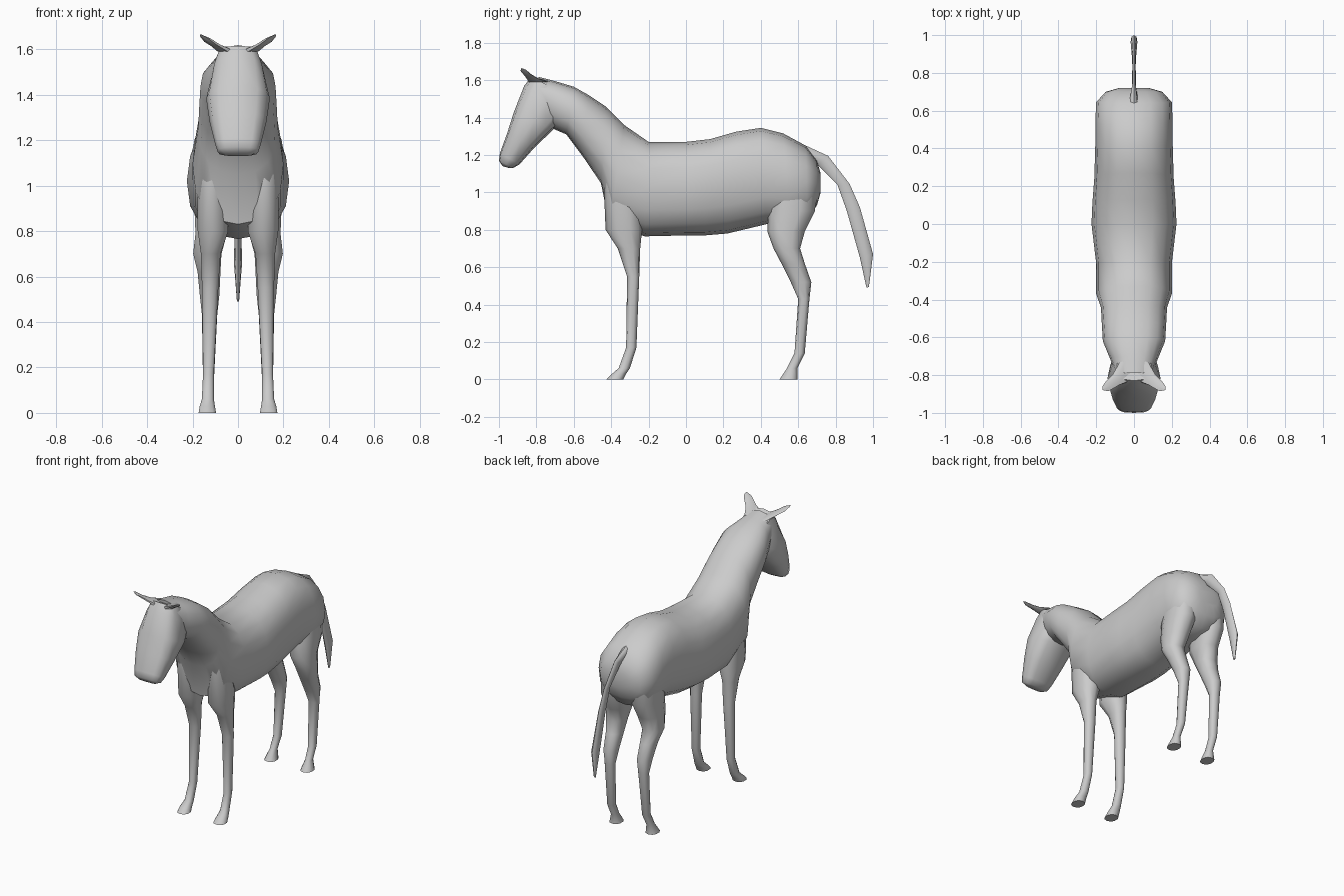
import bpy
import bmesh
import math
from mathutils import Vector

# Remove the default object
default_cube = bpy.data.objects.get("Cube")
if default_cube:
    bpy.data.objects.remove(default_cube, do_unlink=True)

# One coat colour for the whole animal
coat = bpy.data.materials.new("grey_coat")
coat.use_nodes = True
coat_colour = (0.6, 0.6, 0.6, 1.0)
coat.diffuse_color = coat_colour
coat.node_tree.nodes["Principled BSDF"].inputs["Base Color"].default_value = coat_colour


def rounded(value, power):
    """Signed power, turns a circle into a softly squared section."""
    return math.copysign(abs(value) ** power, value)


def loft(name, sections, sides=12, power=0.85, mirror=False):
    """Skin closed sections; each is (first edge, second edge, centre x, half width)."""
    bm = bmesh.new()
    rings = []
    for first, second, centre_x, half_width in sections:
        a = Vector((centre_x, *first))
        b = Vector((centre_x, *second))
        middle, axis = (a + b) / 2, (a - b) / 2
        across = Vector((half_width, 0, 0))
        ring = []
        for i in range(sides):
            angle = math.tau * i / sides
            offset = axis * rounded(math.cos(angle), power)
            offset += across * rounded(math.sin(angle), power)
            ring.append(bm.verts.new(middle + offset))
        rings.append(ring)
    for lower, upper in zip(rings, rings[1:]):
        for i in range(sides):
            j = (i + 1) % sides
            bm.faces.new((lower[i], lower[j], upper[j], upper[i]))
    bm.faces.new(rings[0])
    bm.faces.new(rings[-1])
    bmesh.ops.recalc_face_normals(bm, faces=bm.faces)
    sides_to_make = (("left_", 1), ("right_", -1)) if mirror else (("", 1),)
    for prefix, sign in sides_to_make:
        mesh = bpy.data.meshes.new(prefix + name)
        bm.to_mesh(mesh)
        if sign < 0:
            for vertex in mesh.vertices:
                vertex.co.x *= -1
            mesh.flip_normals()
        mesh.materials.append(coat)
        part = bpy.data.objects.new(prefix + name, mesh)
        bpy.context.collection.objects.link(part)
        bpy.ops.object.select_all(action="DESELECT")
        part.select_set(True)
        bpy.context.view_layer.objects.active = part
        bpy.ops.object.shade_smooth_by_angle(angle=math.radians(50))
    bm.free()


def centred(rows):
    """Sections on the middle plane: y, z of both edges and half width."""
    return [((ya, za), (yb, zb), 0, width) for ya, za, yb, zb, width in rows]


def level(rows):
    """Level sections of a limb: height, front, back, inner and outer edge."""
    return [((front, z), (back, z), (inner + outer) / 2, (outer - inner) / 2)
            for z, front, back, inner, outer in rows]


# Trunk and neck in one skin, from rump to poll
loft("body_and_neck", centred([
    (.72, 1.1, .72, 1, .08),
    (.7, 1.17, .7, .93, .15),
    (.64, 1.25, .65, .86, .2),
    (.52, 1.315, .55, .83, .205),
    (.4, 1.345, .43, .83, .205),
    (.27, 1.325, .22, .78, .21),
    (.13, 1.285, .1, .77, .22),
    (0, 1.27, 0, .77, .225),
    (-.2, 1.27, -.22, .765, .2),
    (-.33, 1.36, -.41, .83, .2),
    (-.43, 1.46, -.455, 1.05, .175),
    (-.52, 1.52, -.55, 1.19, .17),
    (-.6, 1.565, -.64, 1.31, .165),
    (-.7, 1.595, -.71, 1.34, .13),
    (-.79, 1.618, -.77, 1.4, .1),
]), sides=16)

# Head from poll to muzzle
loft("head", centred([
    (-.83, 1.615, -.66, 1.54, .09),
    (-.865, 1.57, -.64, 1.4, .115),
    (-.92, 1.43, -.71, 1.335, .14),
    (-.955, 1.32, -.81, 1.24, .125),
    (-.995, 1.21, -.89, 1.15, .1),
    (-1, 1.17, -.925, 1.13, .09),
    (-.98, 1.14, -.945, 1.13, .06),
]), power=.7)

# Ears sweep out and forward from the poll
loft("ear", [
    ((-.84, 1.59), (-.72, 1.59), .045, .045),
    ((-.86, 1.62), (-.79, 1.61), .095, .025),
    ((-.885, 1.65), (-.825, 1.63), .135, .018),
    ((-.88, 1.665), (-.855, 1.655), .163, .005),
], sides=8, mirror=True)

# Front legs with shoulder, knee, pastern and hoof
loft("front_leg", level([
    (1.05, -.44, -.25, .05, .18),
    (.8, -.43, -.235, .04, .18),
    (.7, -.365, -.245, .075, .165),
    (.55, -.315, -.25, .085, .16),
    (.17, -.32, -.265, .105, .155),
    (.06, -.36, -.3, .105, .16),
    (.03, -.395, -.32, .1, .17),
    (0, -.425, -.335, .095, .175),
]), sides=10, mirror=True)

# Hind legs with thigh, hock, pastern and hoof
loft("hind_leg", level([
    (1.08, .46, .7, .04, .18),
    (.9, .44, .69, .03, .195),
    (.79, .435, .635, .045, .19),
    (.7, .468, .61, .07, .2),
    (.62, .51, .635, .075, .18),
    (.52, .56, .67, .08, .17),
    (.43, .6, .66, .09, .16),
    (.14, .58, .635, .105, .155),
    (.06, .54, .595, .11, .155),
    (0, .5, .595, .095, .175),
]), sides=10, mirror=True)

# Tail, a thin blade hanging behind the rump
loft("tail", centred([
    (.63, 1.255, .65, 1.18, .025),
    (.76, 1.195, .7, 1.15, .01),
    (.875, 1.045, .81, 1.04, .009),
    (.93, .92, .86, .9, .012),
    (1, .67, .93, .65, .018),
    (.978, .495, .965, .49, .005),
]), sides=8)
